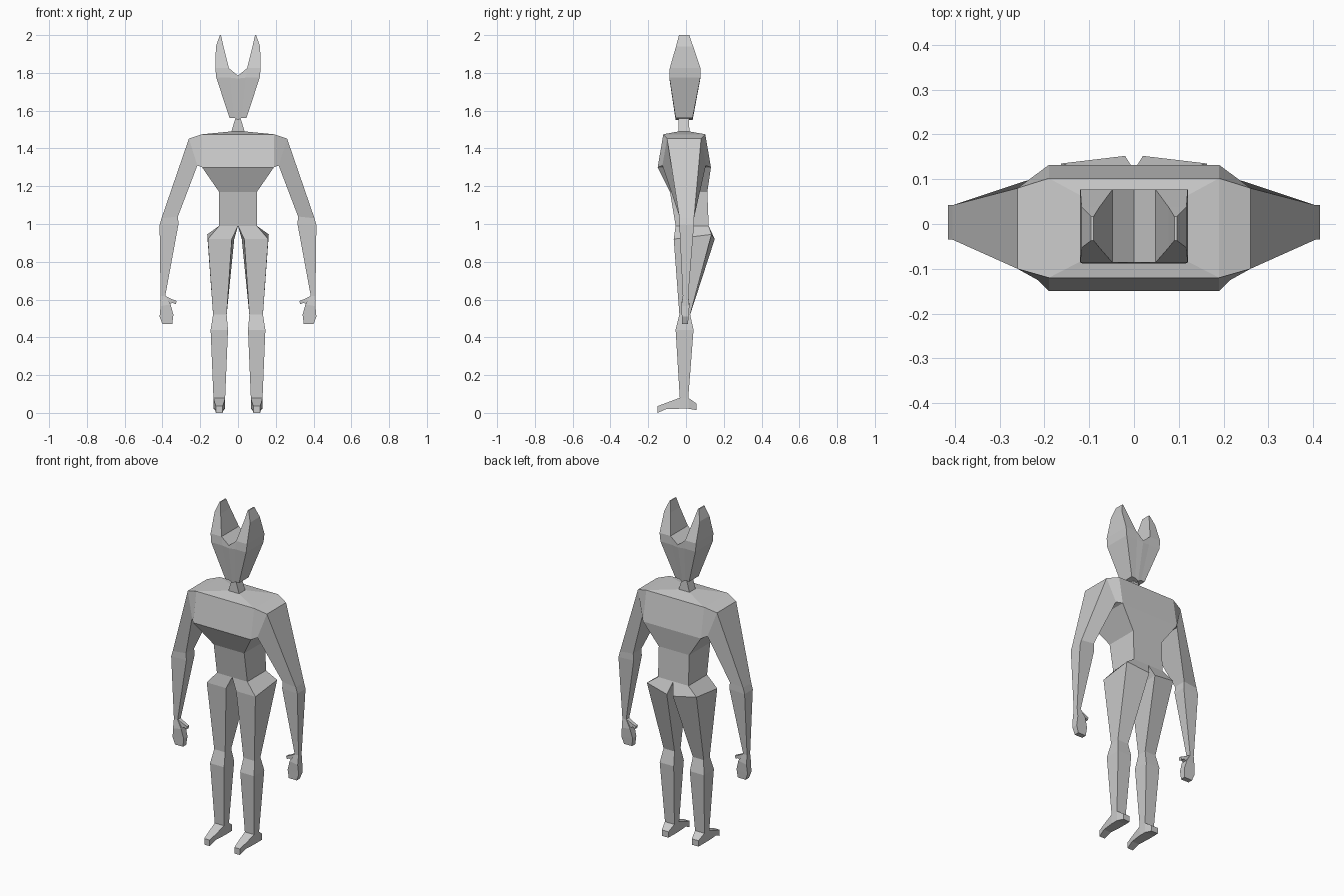
import bpy, bmesh

if "Cube" in bpy.data.objects:
    bpy.data.objects.remove(bpy.data.objects["Cube"])

grey = bpy.data.materials.new("plain grey")
grey.diffuse_color = (0.6, 0.6, 0.6, 1)
grey.use_nodes = True
grey.node_tree.nodes["Principled BSDF"].inputs["Base Color"].default_value = grey.diffuse_color


def finish(name, bm, mirror):
    """Turn a bmesh into a flat shaded object, optionally mirrored across x."""
    bmesh.ops.remove_doubles(bm, verts=bm.verts, dist=0.0005)
    bmesh.ops.recalc_face_normals(bm, faces=bm.faces)
    mesh = bpy.data.meshes.new(name)
    bm.to_mesh(mesh)
    bm.free()
    mesh.materials.append(grey)
    ob = bpy.data.objects.new(name, mesh)
    bpy.context.collection.objects.link(ob)
    if mirror:
        ob.modifiers.new("mirror", 'MIRROR')
    return ob


def loft(bm, rings, start=False, end=False, closed=True):
    """Skin a list of equal-sized point rings."""
    vs = [[bm.verts.new(p) for p in r] for r in rings]
    n = len(rings[0])
    for a, b in zip(vs, vs[1:]):
        for i in range(n if closed else n - 1):
            j = (i + 1) % n
            bm.faces.new((a[i], a[j], b[j], b[i]))
    if start:
        bm.faces.new(vs[0])
    if end:
        bm.faces.new(vs[-1])
    return vs


def box_ring(z, x0, x1, front, back):
    return [(x0, front, z), (x1, front, z), (x1, back, z), (x0, back, z)]


def limb_ring(outer, inner, front, back):
    """Ring across a limb, from outer (x, z) to inner (x, z)."""
    (xo, zo), (xi, zi) = outer, inner
    return [(xo, front, zo), (xi, front, zi), (xi, back, zi), (xo, back, zo)]


# torso: half width, front y, back y at each height
bm = bmesh.new()
loft(bm, [box_ring(z, -w, w, f, b) for z, w, f, b in (
    (0.99, 0.10, -0.055, 0.12), (1.17, 0.10, -0.085, 0.113),
    (1.30, 0.19, -0.15, 0.132), (1.475, 0.19, -0.12, 0.102),
    (1.49, 0.035, -0.04, 0.018))])
# open the shoulders where the arms join
bmesh.ops.delete(bm, geom=[f for f in bm.faces if all(
    abs(v.co.x) > 0.18 for v in f.verts) and abs(f.normal.x) >= 0
    and abs(f.calc_center_median().x) > 0.1], context='FACES_ONLY')
finish("torso", bm, False)

# neck
bm = bmesh.new()
loft(bm, [box_ring(1.49, -0.035, 0.035, -0.04, 0.018),
          box_ring(1.565, -0.012, 0.012, -0.04, 0.015)])
finish("neck", bm, False)

# head: half shell with centre, inner and outer columns, then the ear
bm = bmesh.new()
rings = []
for xi, xo, zc, zo, f, b in ((0.02, 0.045, 1.55, 1.562, -0.055, 0.035),
                             (0.042, 0.115, 1.77, 1.775, -0.088, 0.076),
                             (0.048, 0.12, 1.785, 1.825, -0.086, 0.077)):
    rings.append([(0, f, zc), (xi, f, zo), (xo, f, zo),
                  (xo, b, zo), (xi, b, zo), (0, b, zc)])
vs = loft(bm, rings, start=True, closed=False)
bm.faces.new([vs[-1][i] for i in (0, 1, 4, 5)])
loft(bm, [box_ring(1.825, 0.048, 0.12, -0.086, 0.077),
          box_ring(1.94, 0.077, 0.117, -0.053, 0.038),
          box_ring(2.0, 0.090, 0.096, -0.037, 0.017)], end=True)
finish("head_and_ears", bm, True)

# arm: shoulder to wrist
bm = bmesh.new()
loft(bm, [
    [(0.19, -0.12, 1.475), (0.19, -0.15, 1.30), (0.19, 0.132, 1.30), (0.19, 0.102, 1.475)],
    [(0.26, -0.10, 1.452), (0.215, -0.125, 1.31), (0.215, 0.105, 1.31), (0.26, 0.08, 1.452)],
    limb_ring((0.405, 1.03), (0.318, 1.04), -0.035, 0.042),
    limb_ring((0.415, 0.995), (0.315, 1.0), -0.035, 0.042),
    limb_ring((0.410, 0.62), (0.385, 0.62), -0.017, 0.012)])
finish("arm", bm, True)

# hand: palm and thumb
bm = bmesh.new()
loft(bm, [limb_ring(o, i, f, b) for o, i, f, b in (
    ((0.410, 0.62), (0.385, 0.62), -0.017, 0.012),
    ((0.410, 0.565), (0.357, 0.575), -0.025, 0.018),
    ((0.415, 0.51), (0.342, 0.52), -0.022, 0.014),
    ((0.400, 0.47), (0.348, 0.47), -0.020, 0.010))], end=True)
loft(bm, [limb_ring(o, i, f, b) for o, i, f, b in (
    ((0.385, 0.62), (0.365, 0.575), -0.015, 0.010),
    ((0.345, 0.60), (0.345, 0.583), -0.013, 0.008),
    ((0.325, 0.592), (0.330, 0.575), -0.012, 0.006))], end=True)
finish("hand", bm, True)

# leg: hip with a pushed-out back, thigh, knee and shin
bm = bmesh.new()
loft(bm, [
    box_ring(0.99, 0, 0.10, -0.055, 0.12),
    [(0.033, -0.065, 0.92), (0.16, -0.065, 0.92), (0.163, 0.135, 0.945), (0.02, 0.152, 0.92)],
    box_ring(0.52, 0.06, 0.132, -0.035, 0.022),
    box_ring(0.44, 0.053, 0.145, -0.055, 0.040),
    box_ring(0.08, 0.068, 0.130, -0.033, 0.012)])
finish("leg", bm, True)

# foot: rings from toe to heel (y, bottom, top, half width)
bm = bmesh.new()
loft(bm, [[(0.099 - w, y, z0), (0.099 + w, y, z0), (0.099 + w, y, z1), (0.099 - w, y, z1)]
          for y, z0, z1, w in ((-0.15, 0, 0.036, 0.018), (-0.105, 0.02, 0.053, 0.024),
                               (-0.033, 0.022, 0.08, 0.031), (0.012, 0.022, 0.08, 0.031),
                               (0.055, 0.015, 0.05, 0.022))], start=True, end=True)
finish("foot", bm, True)
